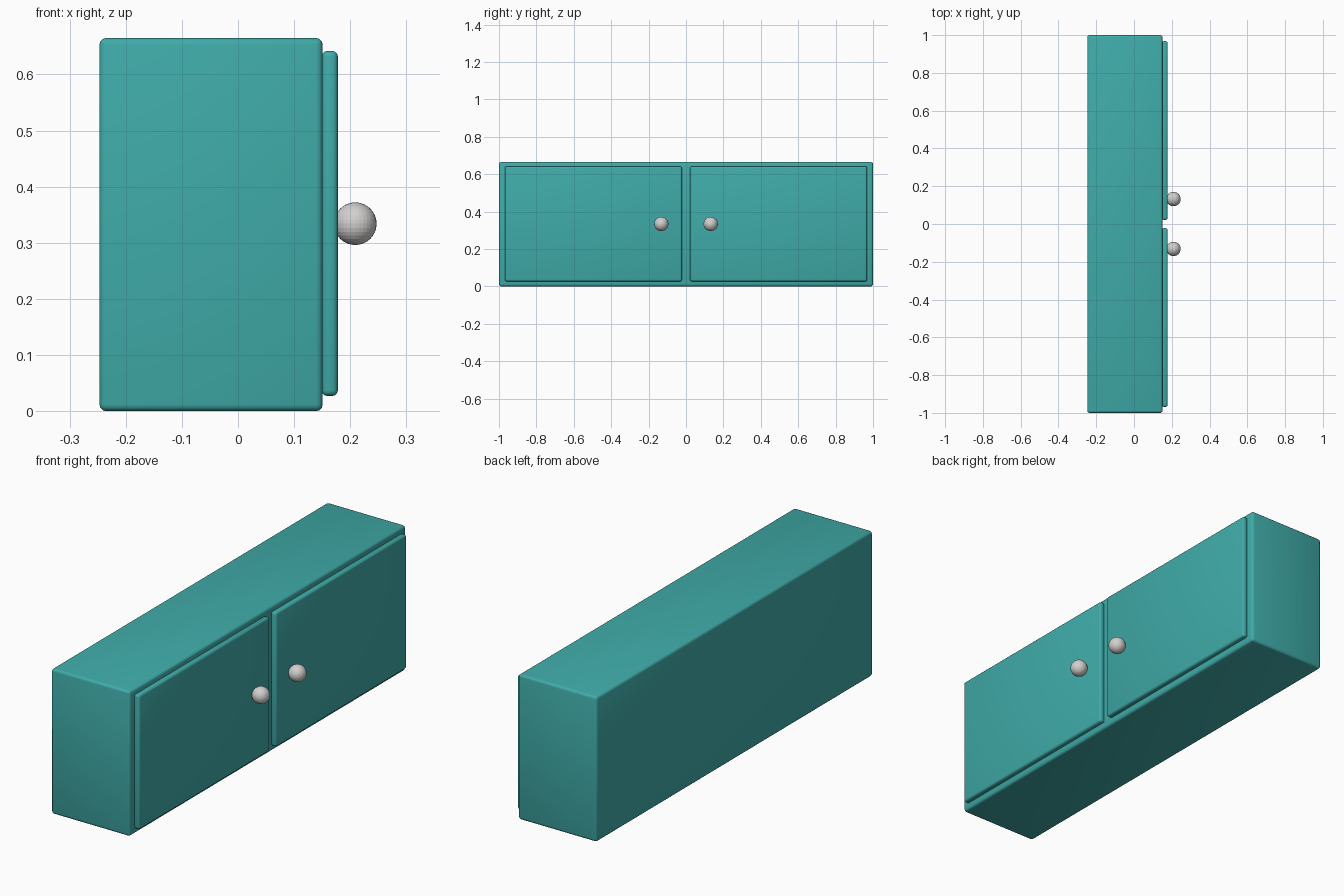
import bpy, math

if "Cube" in bpy.data.objects:
    bpy.data.objects.remove(bpy.data.objects["Cube"])


def material(name, color):
    m = bpy.data.materials.new(name)
    m.diffuse_color = (*color, 1)
    m.use_nodes = True
    m.node_tree.nodes["Principled BSDF"].inputs["Base Color"].default_value = m.diffuse_color
    return m


teal = material("teal paint", (0.05, 0.41, 0.395))
grey = material("light grey", (0.64, 0.63, 0.62))


def rounded_box(name, lo, hi, bevel):
    """Box between two corners with rounded edges."""
    bpy.ops.mesh.primitive_cube_add(size=1, location=[(a + b) / 2 for a, b in zip(lo, hi)])
    ob = bpy.context.object
    ob.name = name
    ob.scale = [b - a for a, b in zip(lo, hi)]
    bpy.ops.object.transform_apply(location=False, rotation=False, scale=True)
    mod = ob.modifiers.new("rounded edges", 'BEVEL')
    mod.width = bevel
    mod.segments = 3
    bpy.ops.object.modifier_apply(modifier=mod.name)
    bpy.ops.object.shade_smooth_by_angle(angle=math.radians(35))
    ob.data.materials.append(teal)
    return ob


# Cabinet body
rounded_box("cabinet_body", (-0.247, -1, 0), (0.151, 1, 0.665), 0.012)

for side, label in ((-1, "left"), (1, "right")):
    # Door panel
    y0, y1 = sorted((side * 0.022, side * 0.968))
    rounded_box(label + "_door", (0.149, y0, 0.027), (0.178, y1, 0.642), 0.01)
    # Round knob
    bpy.ops.mesh.primitive_uv_sphere_add(segments=32, ring_count=16, radius=0.038,
                                         location=(0.209, side * 0.132, 0.334))
    knob = bpy.context.object
    knob.name = label + "_knob"
    knob.data.materials.append(grey)
